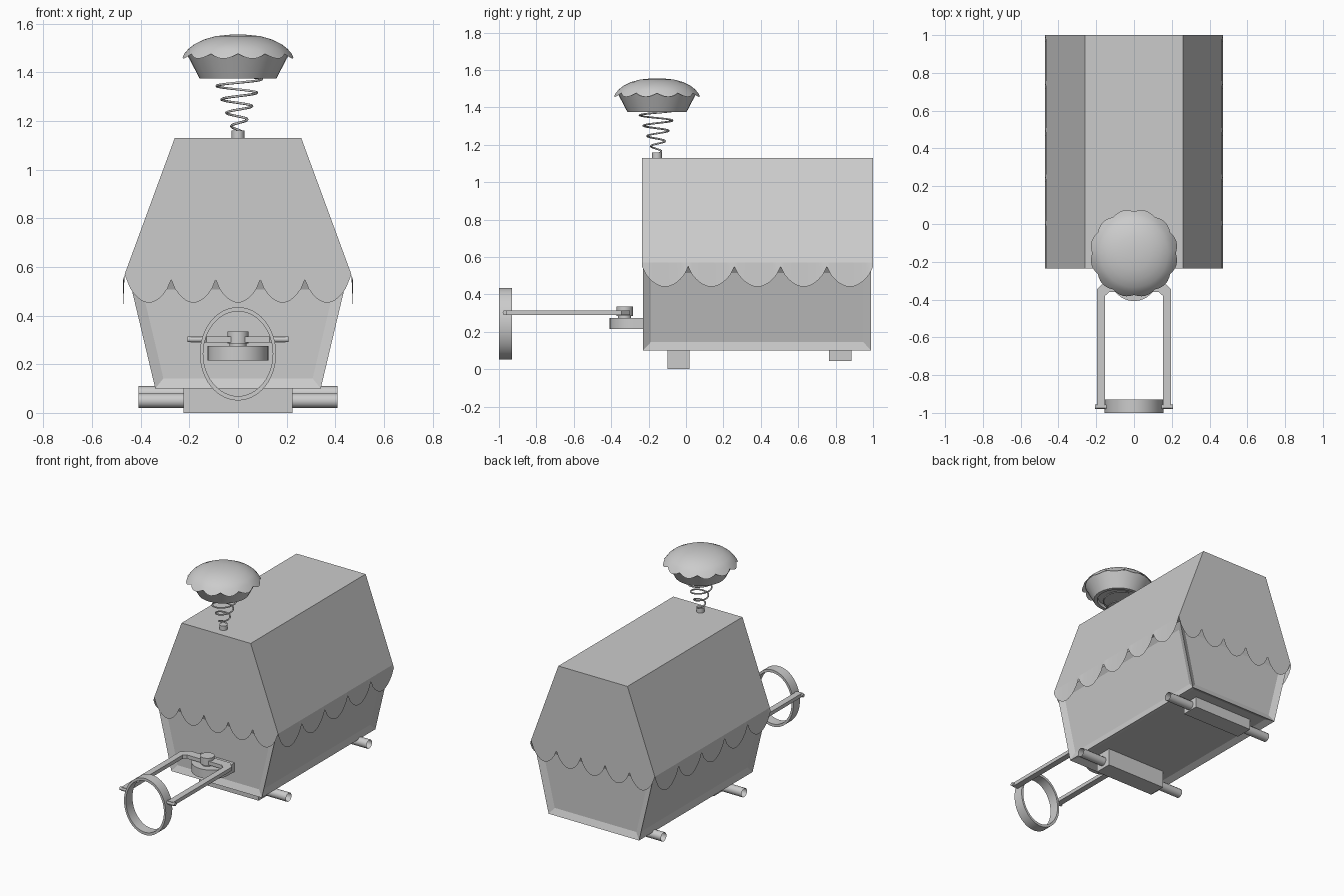
import bpy, bmesh, math
from mathutils import Vector

if "Cube" in bpy.data.objects:
    bpy.data.objects.remove(bpy.data.objects["Cube"])

grey = bpy.data.materials.new("plain grey")
grey.diffuse_color = (0.6, 0.6, 0.6, 1)
grey.use_nodes = True
grey.node_tree.nodes["Principled BSDF"].inputs["Base Color"].default_value = grey.diffuse_color
HAT_Y = -0.155


def finish(name, bm, smooth=None, recalc=True):
    if recalc:
        bmesh.ops.recalc_face_normals(bm, faces=bm.faces[:])
    me = bpy.data.meshes.new(name)
    bm.to_mesh(me)
    bm.free()
    me.materials.append(grey)
    ob = bpy.data.objects.new(name, me)
    bpy.context.collection.objects.link(ob)
    if smooth:
        bpy.ops.object.select_all(action='DESELECT')
        ob.select_set(True)
        bpy.context.view_layer.objects.active = ob
        bpy.ops.object.shade_smooth_by_angle(angle=math.radians(smooth))
    return ob


def prism(name, pts, a, b, axis='z', smooth=None, bm_only=False):
    """Extrude a 2D outline along z, y or x."""
    place = {'z': lambda p, h: (p[0], p[1], h),
             'y': lambda p, h: (p[0], h, p[1]),
             'x': lambda p, h: (h, p[0], p[1])}[axis]
    bm = bmesh.new()
    lo = [bm.verts.new(place(p, a)) for p in pts]
    hi = [bm.verts.new(place(p, b)) for p in pts]
    n = len(pts)
    for i in range(n):
        bm.faces.new((lo[i], lo[(i + 1) % n], hi[(i + 1) % n], hi[i]))
    bm.faces.new(lo)
    bm.faces.new(hi)
    if bm_only:
        bmesh.ops.recalc_face_normals(bm, faces=bm.faces[:])
        return bm
    return finish(name, bm, smooth)


def circle(cx, cy, r, n):
    return [(cx + r * math.cos(2 * math.pi * i / n), cy + r * math.sin(2 * math.pi * i / n))
            for i in range(n)]


def rect(x0, x1, y0, y1):
    return [(x0, y0), (x1, y0), (x1, y1), (x0, y1)]


# Lower body with recessed panels on sides, ends and underside
bm = prism("", [(-.34, .1), (.34, .1), (.447, .55), (-.447, .55)], -.23, .99, 'y', bm_only=True)
panels = [f for f in bm.faces if f.normal.z < .5]
for f in panels:
    bmesh.ops.inset_individual(bm, faces=[f], thickness=.042, depth=-.018, use_even_offset=True)
finish("wagon_body", bm, recalc=False)

# Cloth roof with scalloped hems
Y0, Y1, TOP, EAVE, CUSP = -.235, 1.0, 1.13, .57, .548
STEPS, COUNT = 12, 5


def scallops(a, b, drop):
    out = []
    n = STEPS * COUNT
    for i in range(n + 1):
        t = (i % STEPS) / STEPS
        out.append((a + (b - a) * i / n, CUSP - drop * max(0, math.sin(math.pi * t)) ** .7))
    return out


bm = bmesh.new()
mid = Vector((0, (Y0 + Y1) / 2, .75))


def face(pts):
    f = bm.faces.new([bm.verts.new(p) for p in pts])
    f.normal_update()
    if f.normal.dot(f.calc_center_median() - mid) < 0:
        f.normal_flip()


face([(-.26, Y0, TOP), (.26, Y0, TOP), (.26, Y1, TOP), (-.26, Y1, TOP)])
for s in (-1, 1):
    face([(s * .26, Y0, TOP), (s * .26, Y1, TOP), (s * .466, Y1, EAVE), (s * .466, Y0, EAVE)])
    hem = scallops(Y0, Y1, .107)
    for (ya, za), (yb, zb) in zip(hem, hem[1:]):
        face([(s * .466, ya, EAVE), (s * .466, yb, EAVE), (s * .472, yb, zb), (s * .472, ya, za)])
for y in (Y0, Y1):
    face([(-.26, y, TOP), (.26, y, TOP), (.466, y, EAVE), (-.466, y, EAVE)])
    hem = scallops(-.458, .458, .095)
    for (xa, za), (xb, zb) in zip(hem, hem[1:]):
        face([(xa * .466 / .458, y, EAVE), (xb * .466 / .458, y, EAVE), (xb, y, zb), (xa, y, za)])
bmesh.ops.remove_doubles(bm, verts=bm.verts[:], dist=.0005)
finish("cloth_roof", bm, 20, recalc=False)

# Axle blocks and open axle pipes
for name, y, z0, zc in (("front", -.04, 0, .05), ("rear", .825, .045, .08)):
    prism(name + "_axle_block", rect(-.225, .225, y - .06, y + .06), z0, .12)
    bm = prism("", circle(y, zc, .03, 12), -.41, .41, 'x', bm_only=True)
    caps = [f for f in bm.faces if len(f.verts) > 4]
    bmesh.ops.delete(bm, geom=caps, context='FACES_ONLY')
    finish(name + "_axle_pipe", bm, 40, recalc=False)

# Round-ended hitch shelf with its peg
arc = [(.125 * math.cos(a), -.283 - .125 * math.sin(a))
       for a in (math.pi * i / 16 for i in range(17))]
prism("hitch_shelf", [(.125, -.215)] + arc + [(-.125, -.215)], .215, .275, smooth=40)
prism("hitch_post", circle(0, -.328, .035, 20), .27, .3, smooth=40)
prism("hitch_peg_cap", circle(0, -.328, .044, 20), .285, .335, smooth=40)

# U-shaped pulling shafts
half = [(.15, -.3), (.195, -.345), (.195, -.975), (.153, -.975), (.153, -.38), (.13, -.36)]
prism("pulling_shafts", half + [(-x, y) for x, y in reversed(half)], .29, .315)
for s in (-1, 1):
    prism("shaft_pin", circle(-.968, .302, .012, 10), s * .145, s * .207, 'x', 40)

# Oval harness ring
bm = bmesh.new()
N = 48
rows = []
for i in range(N):
    a = 2 * math.pi * i / N
    rows.append([bm.verts.new((rx * math.cos(a), y, .243 + rz * math.sin(a)))
                 for rx, rz, y in ((.157, .192, -1), (.157, .192, -.93),
                                   (.143, .174, -.93), (.143, .174, -1))])
for i in range(N):
    p, q = rows[i], rows[(i + 1) % N]
    for j in range(4):
        bm.faces.new((p[j], q[j], q[(j + 1) % 4], p[(j + 1) % 4]))
finish("harness_ring", bm, 40)

# Spring on the roof, widening upwards
prism("spring_socket", circle(0, HAT_Y, .026, 16), 1.12, 1.16, smooth=40)
cu = bpy.data.curves.new("spring", 'CURVE')
cu.dimensions = '3D'
cu.bevel_depth = .005
cu.bevel_resolution = 1
sp = cu.splines.new('POLY')
M = 110
sp.points.add(M)
for i in range(M + 1):
    t = i / M
    a = 2 * math.pi * 4.25 * t
    r = .018 + .085 * t
    sp.points[i].co = (r * math.cos(a), HAT_Y + r * math.sin(a), 1.15 + .235 * t, 1)
cu.materials.append(grey)
bpy.context.collection.objects.link(bpy.data.objects.new("spring", cu))


# Cup and scalloped dome on top of the spring
def lathe(name, profile, n, lobes=0, smooth=35):
    bm = bmesh.new()
    rings = []
    for k, (r, z) in enumerate(profile):
        ring = []
        for i in range(n):
            a = 2 * math.pi * i / n
            w = abs(math.sin(a * lobes / 2)) if lobes and k == len(profile) - 1 else 0
            rr = r + .012 * w
            ring.append(bm.verts.new((rr * math.cos(a), HAT_Y + rr * math.sin(a), z - .02 * w)))
        rings.append(ring)
    for p, q in zip(rings, rings[1:]):
        for i in range(n):
            bm.faces.new((p[i], q[i], q[(i + 1) % n], p[(i + 1) % n]))
    bm.faces.new(rings[0])
    return finish(name, bm, smooth)


lathe("hat_cup", [(.13, 1.395), (.135, 1.375), (.158, 1.375), (.212, 1.478)], 32)
lathe("hat_dome", [(.03, 1.555), (.09, 1.549), (.14, 1.535), (.18, 1.515), (.205, 1.495),
                   (.221, 1.476)], 72, lobes=12, smooth=50)
